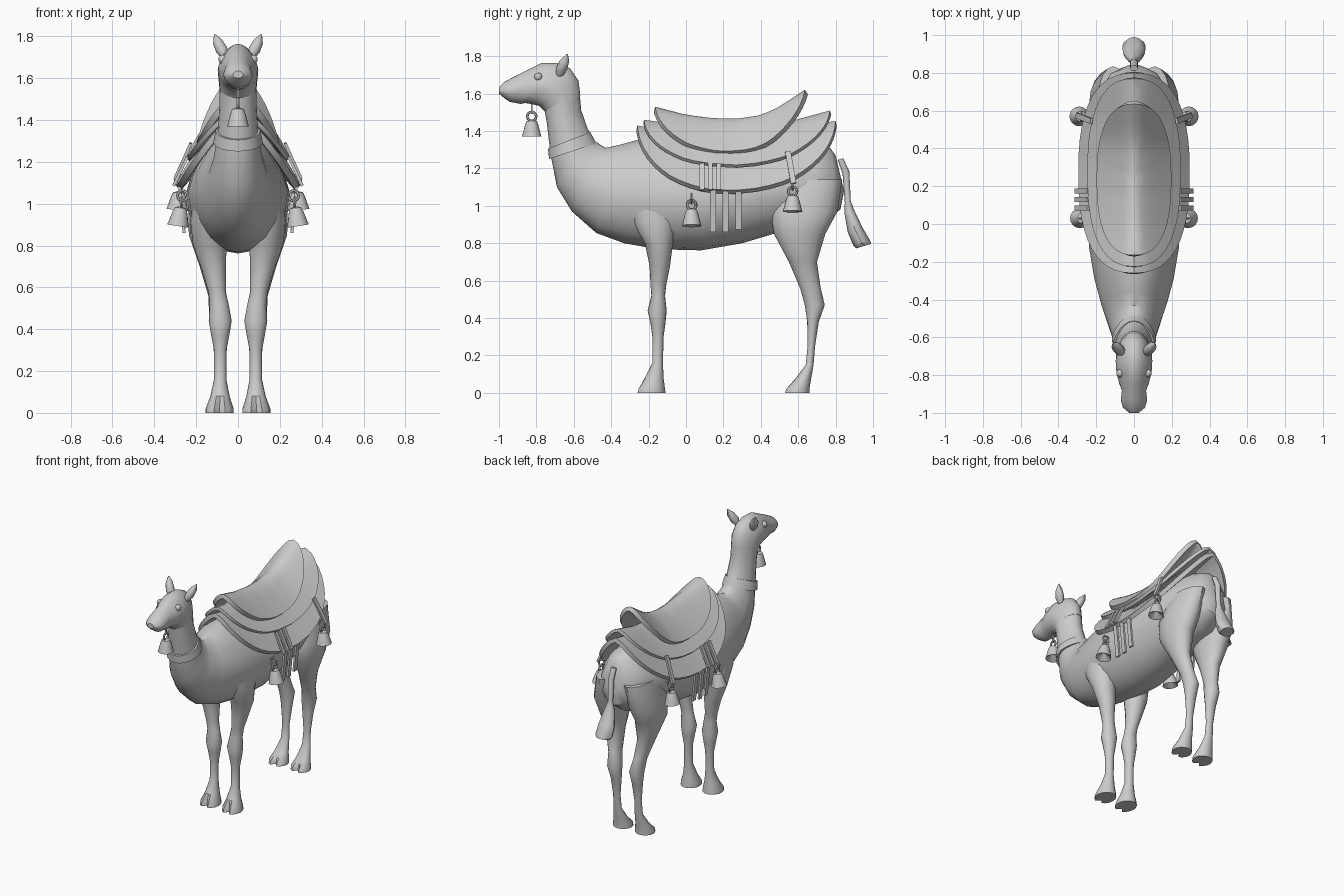
import bpy, bmesh, math
from mathutils import Vector, Matrix

if "Cube" in bpy.data.objects:
    bpy.data.objects.remove(bpy.data.objects["Cube"])


def make(name, bm, mirror=False):
    bmesh.ops.recalc_face_normals(bm, faces=bm.faces)
    me = bpy.data.meshes.new(name)
    bm.to_mesh(me)
    bm.free()
    ob = bpy.data.objects.new(name, me)
    bpy.context.collection.objects.link(ob)
    if mirror:
        ob.modifiers.new("Mirror", 'MIRROR')
    return ob


def loft(name, rings, n=16, mirror=False, narrow=0.0, notch=False):
    """rings: (centre, side axis, up axis); capped skin through ellipses."""
    bm = bmesh.new()
    rows = []
    for c, ax, ay in rings:
        row = []
        for i in range(n):
            a = 2 * math.pi * i / n
            s = math.sin(a)
            p = Vector(c) + Vector(ax) * math.cos(a) * (1 - narrow * max(0, s)) + Vector(ay) * s
            if notch and p.z < 0.03 and i == n * 3 // 4:
                p.y += 0.035
            row.append(bm.verts.new(p))
        rows.append(row)
    for r0, r1 in zip(rows, rows[1:]):
        for i in range(n):
            j = (i + 1) % n
            bm.faces.new((r0[i], r0[j], r1[j], r1[i]))
    bm.faces.new(rows[0])
    bm.faces.new(rows[-1])
    return make(name, bm, mirror)


def spine(name, data, n=20, narrow=0.2):
    """data: (back y, back z, belly y, belly z, half width)."""
    return loft(name, [((0, (a + c) / 2, (b + d) / 2), (w, 0, 0), (0, (a - c) / 2, (b - d) / 2))
                       for a, b, c, d, w in data], n, narrow=narrow)


def leg(name, data):
    """data: (front y, back y, z, centre x, half width)."""
    return loft(name, [((x, (a + b) / 2, z), (w, 0, 0), (0, (b - a) / 2, 0))
                       for a, b, z, x, w in data], 16, True, notch=True)


def lerp(tab, y):
    for (a, za), (b, zb) in zip(tab, tab[1:]):
        if y <= b:
            return za + (zb - za) * (max(y, a) - a) / (b - a)
    return tab[-1][1]


def drape(name, hw, k, thick, crest, n=48, m=8):
    """Oval sheet hanging to both sides of a crest line."""
    y0, y1 = crest[0][0], crest[-1][0]
    cy, hl = (y0 + y1) / 2, (y1 - y0) / 2

    def pt(x, y):
        return (x, y, lerp(crest, y) - k * (math.hypot(x, 0.05) - 0.05))
    bm = bmesh.new()
    mid = bm.verts.new(pt(0, cy))
    rows = []
    for j in range(1, m + 1):
        row = []
        for i in range(n):
            a = 2 * math.pi * i / n
            c, s = math.cos(a), math.sin(a)
            e = 2 / 2.5
            row.append(bm.verts.new(pt(hw * j / m * math.copysign(abs(c) ** e, c),
                                       cy + hl * j / m * math.copysign(abs(s) ** e, s))))
        rows.append(row)
    for i in range(n):
        j = (i + 1) % n
        bm.faces.new((mid, rows[0][i], rows[0][j]))
        for r0, r1 in zip(rows, rows[1:]):
            bm.faces.new((r0[i], r1[i], r1[j], r0[j]))
    ob = make(name, bm)
    if ob.data.polygons[0].normal.z < 0:
        ob.data.flip_normals()
    mod = ob.modifiers.new("Solidify", 'SOLIDIFY')
    mod.thickness, mod.offset = thick, -1


def bar(name, p0, p1, width, thick, mirror=True):
    p0, p1 = Vector(p0), Vector(p1)
    d = p1 - p0
    z = d.normalized()
    x = Vector((0, 1, 0)).cross(z).normalized()
    y = z.cross(x)
    rot = Matrix((x, y, z)).transposed().to_4x4()
    bm = bmesh.new()
    bmesh.ops.create_cube(bm, size=1, matrix=Matrix.Translation((p0 + p1) / 2) @ rot
                          @ Matrix.Diagonal((thick, width, d.length, 1)))
    make(name, bm, mirror)


def bell(name, x, y, z, h, tilt, mirror):
    """Bell with its rim centre at x, y, z, plus two linked rings."""
    m = Matrix.Translation((x, y, z)) @ Matrix.Rotation(-tilt, 4, 'Y')
    prof = [(.005, .4), (.042, .05), (.052, 0), (.046, .25), (.037, .65), (.028, .92), (.005, 1)]
    ob = loft(name, [((0, 0, b * h), (r, 0, 0), (0, r, 0)) for r, b in prof], 16, mirror)
    ob.data.transform(m)
    for i, ang in enumerate(((0, math.pi / 2, 0), (math.pi / 2, 0, 0))[:2 if mirror else 1]):
        bpy.ops.mesh.primitive_torus_add(major_radius=.024, minor_radius=.007,
                                         major_segments=16, minor_segments=6,
                                         location=m @ Vector((0, 0, h + .018 + .034 * i)), rotation=ang)
        ring = bpy.context.object
        ring.name = name + "_ring"
        bpy.ops.object.transform_apply(location=True, rotation=True, scale=True)
        if mirror:
            ring.modifiers.new("Mirror", 'MIRROR')


# torso, neck and head in one skin
spine("body", [
    (.80, 1.27, .845, 1.08, .05), (.77, 1.31, .825, .98, .12), (.68, 1.345, .72, .90, .185),
    (.5, 1.36, .5, .86, .22), (.3, 1.34, .3, .80, .243), (.1, 1.33, .08, .762, .248),
    (-.1, 1.345, -.15, .768, .238), (-.25, 1.355, -.33, .80, .21), (-.36, 1.325, -.48, .855, .175),
    (-.43, 1.31, -.61, .97, .14), (-.485, 1.345, -.69, 1.10, .115), (-.525, 1.41, -.725, 1.28, .097),
    (-.56, 1.51, -.745, 1.45, .088), (-.57, 1.62, -.76, 1.53, .09)])
spine("head", [
    (-.565, 1.59, -.75, 1.50, .088), (-.575, 1.67, -.785, 1.535, .094), (-.62, 1.735, -.83, 1.545, .097),
    (-.69, 1.763, -.86, 1.55, .094), (-.77, 1.765, -.885, 1.545, .082), (-.85, 1.725, -.91, 1.55, .064),
    (-.93, 1.685, -.94, 1.555, .07), (-.975, 1.66, -.97, 1.575, .058), (-1.0, 1.635, -1.0, 1.60, .025)])

# legs with two-toed feet
leg("front_leg", [
    (-.32, -.02, 1.1, .12, .08), (-.29, -.05, .92, .14, .088), (-.22, -.07, .8, .135, .08),
    (-.195, -.085, .68, .115, .057), (-.19, -.105, .58, .1, .042), (-.185, -.112, .52, .09, .045),
    (-.205, -.103, .44, .085, .055), (-.19, -.11, .37, .085, .043), (-.18, -.12, .3, .085, .03),
    (-.18, -.123, .16, .085, .03), (-.22, -.12, .08, .086, .046), (-.26, -.112, .02, .088, .067),
    (-.265, -.11, 0, .088, .067)])
leg("hind_leg", [
    (.50, .835, 1.14, .11, .08), (.45, .81, .97, .14, .098), (.47, .745, .85, .145, .09),
    (.55, .70, .70, .125, .058), (.61, .72, .56, .10, .042), (.635, .742, .47, .088, .05),
    (.648, .71, .38, .085, .04), (.65, .69, .25, .085, .026), (.64, .682, .15, .085, .03),
    (.58, .668, .07, .087, .048), (.53, .66, .02, .088, .067), (.525, .66, 0, .088, .067)])

# ears and eyes
loft("ear", [((x, y, z), (w * .8, .0, -w * .4), (0, w, 0)) for x, y, z, w in (
    (.06, -.675, 1.70, .02), (.078, -.665, 1.735, .032), (.098, -.65, 1.775, .026),
    (.112, -.635, 1.81, .004))], 10, True)
bm = bmesh.new()
bmesh.ops.create_uvsphere(bm, u_segments=12, v_segments=8, radius=.022,
                          matrix=Matrix.Translation((.072, -.79, 1.69)))
make("eye", bm, True)

# tail with tuft
loft("tail", [((0, y, z), (w, 0, 0), (0, d, d * .3)) for y, z, d, w in (
    (.825, 1.25, .015, .02), (.855, 1.18, .018, .02), (.865, 1.02, .016, .018),
    (.873, .97, .026, .034), (.905, .87, .04, .058), (.94, .80, .045, .062), (.95, .785, .04, .045))], 12)

# neck collar
spine("collar", [(-.512, 1.395, -.738, 1.305, .108), (-.48, 1.335, -.732, 1.25, .118)])

# saddle blankets and seat
drape("blanket", .295, 1.15, .03, [(-.26, 1.43), (-.1, 1.395), (.1, 1.372), (.3, 1.37), (.55, 1.4), (.8, 1.455)])
drape("saddle_pad", .247, 1.0, .022, [(-.225, 1.46), (0, 1.43), (.3, 1.42), (.55, 1.45), (.77, 1.51)])
drape("seat", .198, 1.13, .03, [(-.165, 1.53), (0, 1.487), (.15, 1.468), (.28, 1.467), (.4, 1.485),
                                (.48, 1.52), (.56, 1.57), (.635, 1.62)])

# blanket straps and hanging tassels
for y in (.085, .13, .175):
    bar("blanket_strap", (.242, y, 1.225), (.308, y, 1.085), .026, .014)
bar("rear_strap", (.225, .545, 1.29), (.302, .575, 1.12), .03, .014)
for y, z in ((.145, .86), (.21, .86), (.28, .875)):
    bar("tassel", (.28, y, 1.09), (.258, y, z), .032, .014)

# bells
bell("front_bell", .287, .03, .893, .095, .15, True)
bell("rear_bell", .29, .57, .97, .09, .1, True)
bell("muzzle_bell", 0, -.825, 1.37, .09, 0, False)
bar("muzzle_cord", (0, -.825, 1.49), (0, -.825, 1.58), .01, .01, False)

# bake modifiers and shade
for ob in list(bpy.data.objects):
    bpy.ops.object.select_all(action='DESELECT')
    ob.select_set(True)
    bpy.context.view_layer.objects.active = ob
    bpy.ops.object.convert(target='MESH')
    bpy.ops.object.shade_smooth_by_angle(angle=math.radians(38))
